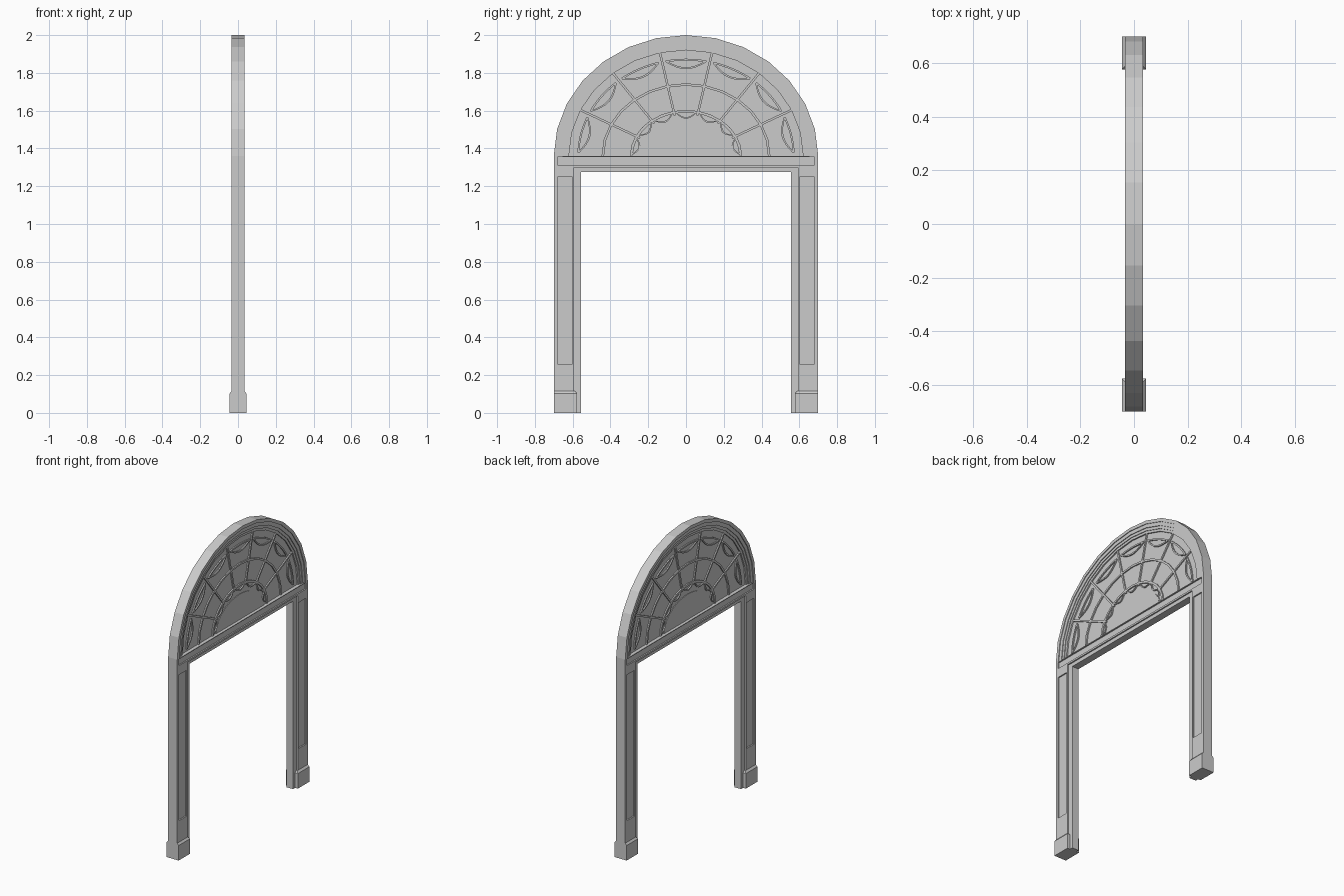
import bpy
import bmesh
from math import sin, cos, pi

cube = bpy.data.objects.get("Cube")
if cube:
    bpy.data.objects.remove(cube, do_unlink=True)

SPRING = 1.36      # height where the arch starts
SECTORS = 7        # fan divisions
FACE = 0.034       # half thickness of the main faces

stone = bpy.data.materials.new("plain grey")
stone.use_nodes = True
stone.diffuse_color = (0.6, 0.6, 0.6, 1)
stone.node_tree.nodes["Principled BSDF"].inputs["Base Color"].default_value = (0.6, 0.6, 0.6, 1)


def finish(name, bm):
    bmesh.ops.recalc_face_normals(bm, faces=bm.faces)
    mesh = bpy.data.meshes.new(name)
    bm.to_mesh(mesh)
    bm.free()
    mesh.materials.append(stone)
    obj = bpy.data.objects.new(name, mesh)
    bpy.context.collection.objects.link(obj)
    return obj


def strip(name, outer, inner, half, closed=False):
    """Solid band between two matching (y, z) paths, spanning -half..half in x."""
    bm = bmesh.new()
    rows = [[bm.verts.new((x, y, z)) for x, (y, z) in zip((-half, half, half, -half), (a, a, b, b))]
            for a, b in zip(outer, inner)]
    pairs = list(zip(rows, rows[1:] + rows[:1])) if closed else list(zip(rows, rows[1:]))
    for r, s in pairs:
        for k in range(4):
            j = (k + 1) % 4
            bm.faces.new((r[k], r[j], s[j], s[k]))
    if not closed:
        bm.faces.new(rows[0])
        bm.faces.new(rows[-1])
    return finish(name, bm)


def slab(name, points, half):
    bm = bmesh.new()
    face = bm.faces.new([bm.verts.new((-half, y, z)) for y, z in points])
    new = bmesh.ops.extrude_face_region(bm, geom=[face])["geom"]
    bmesh.ops.translate(bm, vec=(half * 2, 0, 0),
                        verts=[v for v in new if isinstance(v, bmesh.types.BMVert)])
    return finish(name, bm)


def rect(y0, y1, z0, z1):
    return [(y0, z0), (y1, z0), (y1, z1), (y0, z1)]


def on_arch(a, b, t):
    return a * sin(t), SPRING + b * cos(t)


def arch(a, b):
    n = SECTORS * 2
    return [on_arch(a, b, pi * (i / n - 0.5)) for i in range(n + 1)]


def arch_ring(name, a, b, width, half):
    strip(name, arch(a, b), arch(a - width, b - width), half)


# Recessed core of the door frame, also the inner stop of the opening
def portal(w, top):
    return [(-w, 0), (-w, top), (w, top), (w, 0)]


strip("door_frame_core", portal(0.69, 1.358), portal(0.555, 1.275), 0.025)

# Posts with sunken panels, and plinths with a sloped top
for side, word in ((1, "left"), (-1, "right")):
    def mirror(points):
        return [(side * y, z) for y, z in points]
    strip(word + "_post_face", mirror(rect(0.592, 0.7, 0, 1.3)),
          mirror(rect(0.6, 0.68, 0.26, 1.25)), FACE, closed=True)
    bm = bmesh.new()
    loops = [[bm.verts.new((x, side * y, z)) for x, y in ((-h, 0.7), (h, 0.7), (h, yi), (-h, yi))]
             for h, yi, z in ((0.045, 0.577, 0), (0.045, 0.577, 0.102), (FACE, 0.588, 0.115))]
    for low, high in zip(loops, loops[1:]):
        for k in range(4):
            j = (k + 1) % 4
            bm.faces.new((low[k], low[j], high[j], high[k]))
    bm.faces.new(loops[0])
    bm.faces.new(loops[-1])
    finish(word + "_plinth", bm)

# Lintel with a long sunken panel
strip("lintel_face", rect(-0.7, 0.7, 1.3, SPRING), rect(-0.68, 0.68, 1.312, 1.355), FACE, closed=True)

# Stepped arch moulding
arch_ring("arch_outer_moulding", 0.7, 0.64, 0.022, FACE)
arch_ring("arch_middle_moulding", 0.68, 0.62, 0.026, 0.029)
arch_ring("arch_inner_moulding", 0.656, 0.596, 0.02, 0.024)
arch_ring("arch_inner_bead", 0.638, 0.578, 0.018, 0.019)

# Fan panel and its curved bars
slab("fan_panel", arch(0.66, 0.6), 0.01)
BAR = 0.018
arch_ring("fan_middle_ring", 0.447, 0.385, 0.013, BAR)
arch_ring("fan_inner_ring", 0.297, 0.244, 0.012, BAR)
slab("fan_centre", arch(0.255, 0.172), 0.014)

# Radial bars
for i in range(1, SECTORS):
    t = pi * (i / SECTORS - 0.5)
    w = 0.006
    (y0, z0), (y1, z1) = on_arch(0.27, 0.22, t), on_arch(0.63, 0.57, t)
    dy, dz = w * cos(t), w * sin(t)
    strip(f"fan_ray_{i}", [(y0 - dy, z0 + dz), (y1 - dy, z1 + dz)],
          [(y0 + dy, z0 - dz), (y1 + dy, z1 - dz)], BAR)


# Swags hanging inward between the rays: a shallow arc and a deep arc
def swag(name, a, b, t, reach, sag, width):
    steps = [k / 4 - 1 for k in range(9)]

    def path(depth, offset):
        return [on_arch(a - depth * (1 - u * u) - offset, b - depth * (1 - u * u) - offset,
                        t + u * reach) for u in steps]
    strip(name + "_upper", path(0, 0), path(0, width), BAR)
    strip(name + "_lower", path(sag, 0), path(sag, width), BAR)


for i in range(SECTORS):
    t = pi * ((i + 0.5) / SECTORS - 0.5)
    swag(f"outer_swag_{i}", 0.575, 0.515, t, 0.19, 0.045, 0.01)
    swag(f"inner_swag_{i}", 0.29, 0.238, t, 0.19, 0.032, 0.009)
